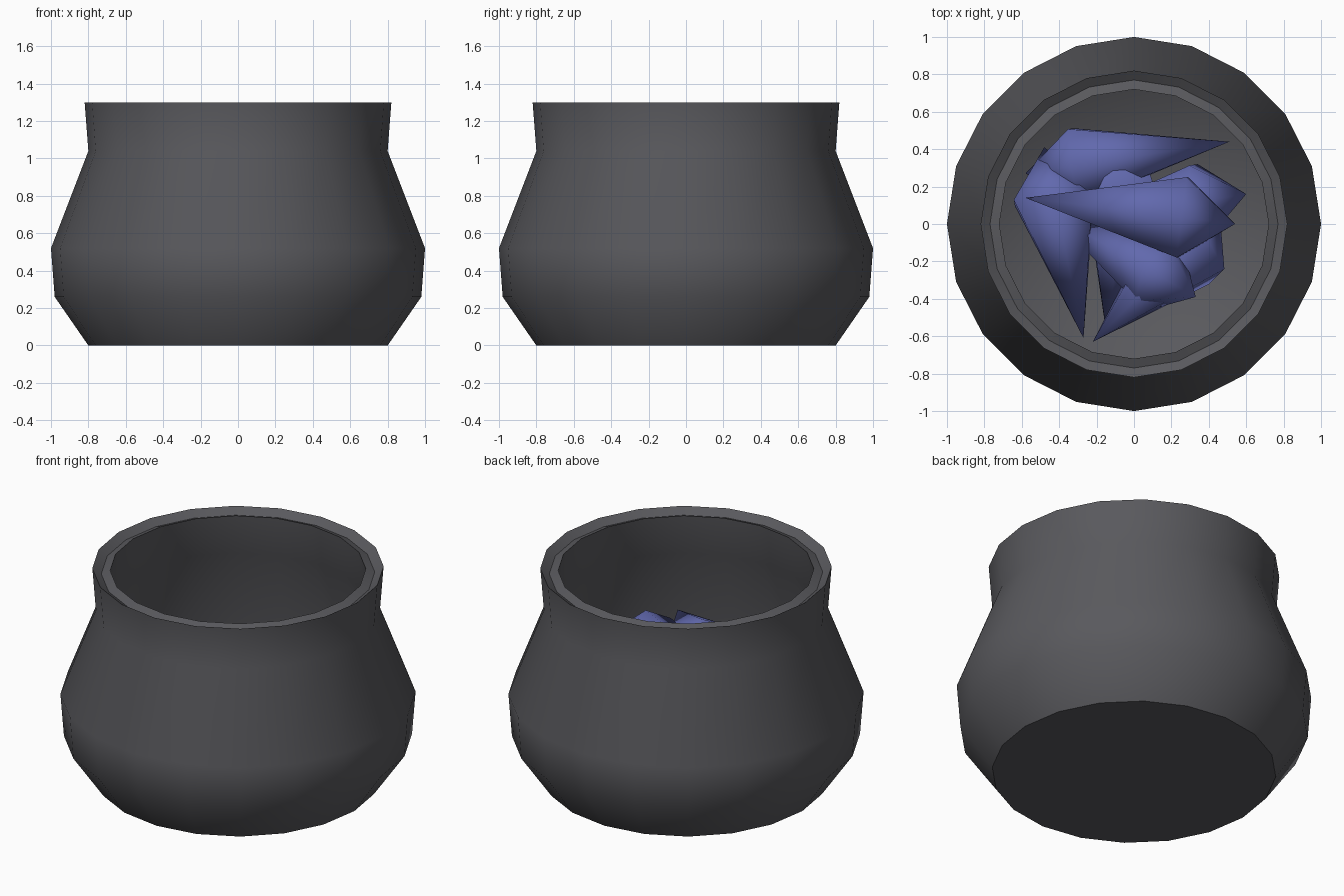
import bpy, bmesh, math
from mathutils import Vector

if "Cube" in bpy.data.objects:
    bpy.data.objects.remove(bpy.data.objects["Cube"])


def material(name, color):
    m = bpy.data.materials.new(name)
    m.diffuse_color = (*color, 1)
    m.use_nodes = True
    m.node_tree.nodes["Principled BSDF"].inputs["Base Color"].default_value = m.diffuse_color
    return m


def finish(name, bm, mat, angle):
    bmesh.ops.recalc_face_normals(bm, faces=bm.faces)
    mesh = bpy.data.meshes.new(name)
    bm.to_mesh(mesh)
    bm.free()
    mesh.materials.append(mat)
    ob = bpy.data.objects.new(name, mesh)
    bpy.context.collection.objects.link(ob)
    bpy.ops.object.select_all(action='DESELECT')
    bpy.context.view_layer.objects.active = ob
    ob.select_set(True)
    bpy.ops.object.shade_smooth_by_angle(angle=math.radians(angle))
    return ob


def lathe(name, profile, sides, mat):
    bm = bmesh.new()
    rings = [[bm.verts.new((r * math.cos(math.tau * i / sides),
                            r * math.sin(math.tau * i / sides), z))
              for i in range(sides)] for r, z in profile]
    for a, b in zip(rings, rings[1:]):
        for i in range(sides):
            j = (i + 1) % sides
            bm.faces.new((a[i], a[j], b[j], b[i]))
    bm.faces.new(rings[0])
    bm.faces.new(rings[-1])
    return finish(name, bm, mat, 53)


def crystal(name, tip, butt, radius, mat, waist=0.75, sides=6):
    # Two pyramids sharing one ring, long point at tip, short point at butt
    tip, butt = Vector(tip), Vector(butt)
    axis = butt - tip
    rot = axis.to_track_quat('Z', 'Y')
    bm = bmesh.new()
    a, b = bm.verts.new(tip), bm.verts.new(butt)
    ring = []
    for i in range(sides):
        t = math.tau * (i + 0.5) / sides
        off = rot @ Vector((radius * math.cos(t), radius * math.sin(t), 0))
        ring.append(bm.verts.new(tip + axis * waist + off))
    for i in range(sides):
        j = (i + 1) % sides
        bm.faces.new((a, ring[i], ring[j]))
        bm.faces.new((b, ring[j], ring[i]))
    return finish(name, bm, mat, 62)


iron = material("dark_iron", (0.1, 0.1, 0.11))
blue = material("blue_crystal", (0.12, 0.14, 0.42))

# Pot: outer wall, dished lip, then hollow inner wall and floor
lathe("pot", [(0.80, 0), (0.98, 0.26), (1.0, 0.52), (0.80, 1.04), (0.82, 1.30),
              (0.77, 1.265), (0.72, 1.285), (0.75, 1.04), (0.95, 0.52),
              (0.93, 0.27), (0.76, 0.05)], 20, iron)

# Heap of crystals: long tip, short butt, radius
heap = [
    ((-0.58, 0.14, 0.70), (0.54, 0.00, 0.74), 0.25),
    ((0.51, 0.44, 0.55), (-0.58, 0.27, 0.40), 0.23),
    ((-0.27, -0.61, 0.55), (-0.48, 0.41, 0.40), 0.25),
    ((-0.22, -0.63, 0.86), (0.46, 0.04, 0.36), 0.25),
    ((-0.45, 0.06, 0.35), (0.33, -0.39, 0.80), 0.21),
    ((-0.40, 0.00, 0.25), (0.60, 0.16, 0.45), 0.23),
    ((-0.05, 0.10, 0.08), (-0.10, 0.25, 0.65), 0.21),
    ((-0.15, -0.57, 0.40), (-0.02, 0.25, 0.30), 0.22),
]
for n, (tip, butt, r) in enumerate(heap, 1):
    crystal(f"crystal_{n}", tip, butt, r, blue)
